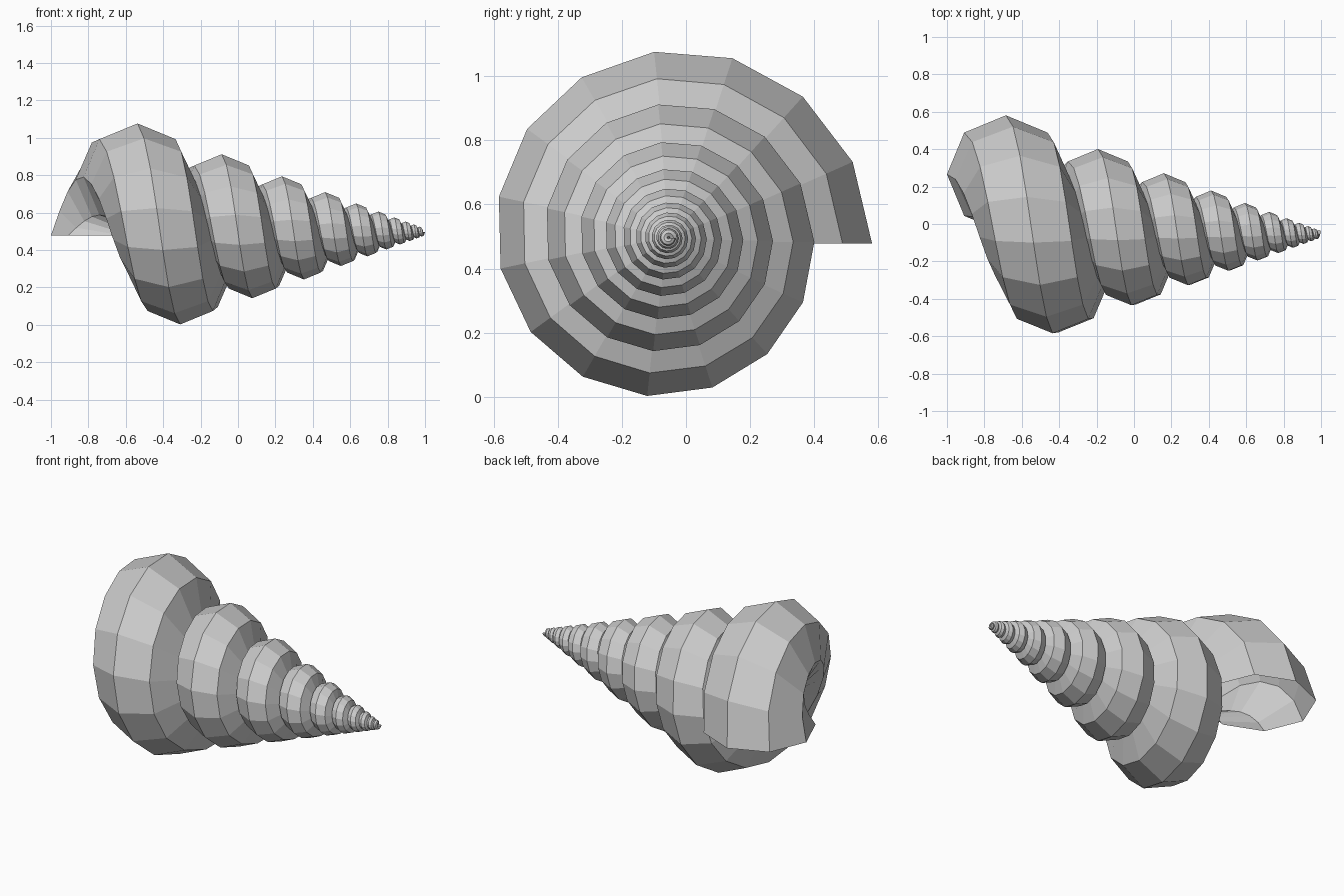
import bpy, bmesh, math

if "Cube" in bpy.data.objects:
    bpy.data.objects.remove(bpy.data.objects["Cube"])

# Spiral layout: every ring is the mouth ring turned and shrunk about the apex
APEX = (1.05, -0.055, 0.496)
STEPS_PER_TURN = 15
TURNS = 10
SIDES = 8
TURN_RATIO = 0.7165          # size change per full turn
RADIUS = 0.315               # mouth ring radius
MOUTH = (-1.735, 0.321, -0.018)  # mouth centre relative to the apex

bm = bmesh.new()


def add_ring(step):
    s = TURN_RATIO ** (step / STEPS_PER_TURN)
    a = 2 * math.pi * step / STEPS_PER_TURN
    ring = []
    for i in range(SIDES):
        t = 2 * math.pi * i / SIDES
        x = MOUTH[0] - RADIUS * math.sin(t)
        y = MOUTH[1] + RADIUS * math.cos(t)
        z = MOUTH[2]
        ring.append(bm.verts.new((
            APEX[0] + s * x,
            APEX[1] + s * (y * math.cos(a) - z * math.sin(a)),
            APEX[2] + s * (y * math.sin(a) + z * math.cos(a)))))
    return ring


# Coiled tube, open at the mouth
rings = [add_ring(n) for n in range(STEPS_PER_TURN * TURNS + 1)]
for r0, r1 in zip(rings, rings[1:]):
    for i in range(SIDES):
        j = (i + 1) % SIDES
        bm.faces.new((r0[i], r0[j], r1[j], r1[i]))

# Closed tip
bm.faces.new(rings[-1])
bmesh.ops.recalc_face_normals(bm, faces=bm.faces)

# Make sure the outer wall faces away from the axis
mid = bm.verts[:][0]
face = max(bm.faces, key=lambda f: f.calc_center_median().z)
if face.normal.z < 0:
    bmesh.ops.reverse_faces(bm, faces=bm.faces)

mesh = bpy.data.meshes.new("spiral_shell")
bm.to_mesh(mesh)
bm.free()
shell = bpy.data.objects.new("spiral_shell", mesh)
bpy.context.collection.objects.link(shell)
